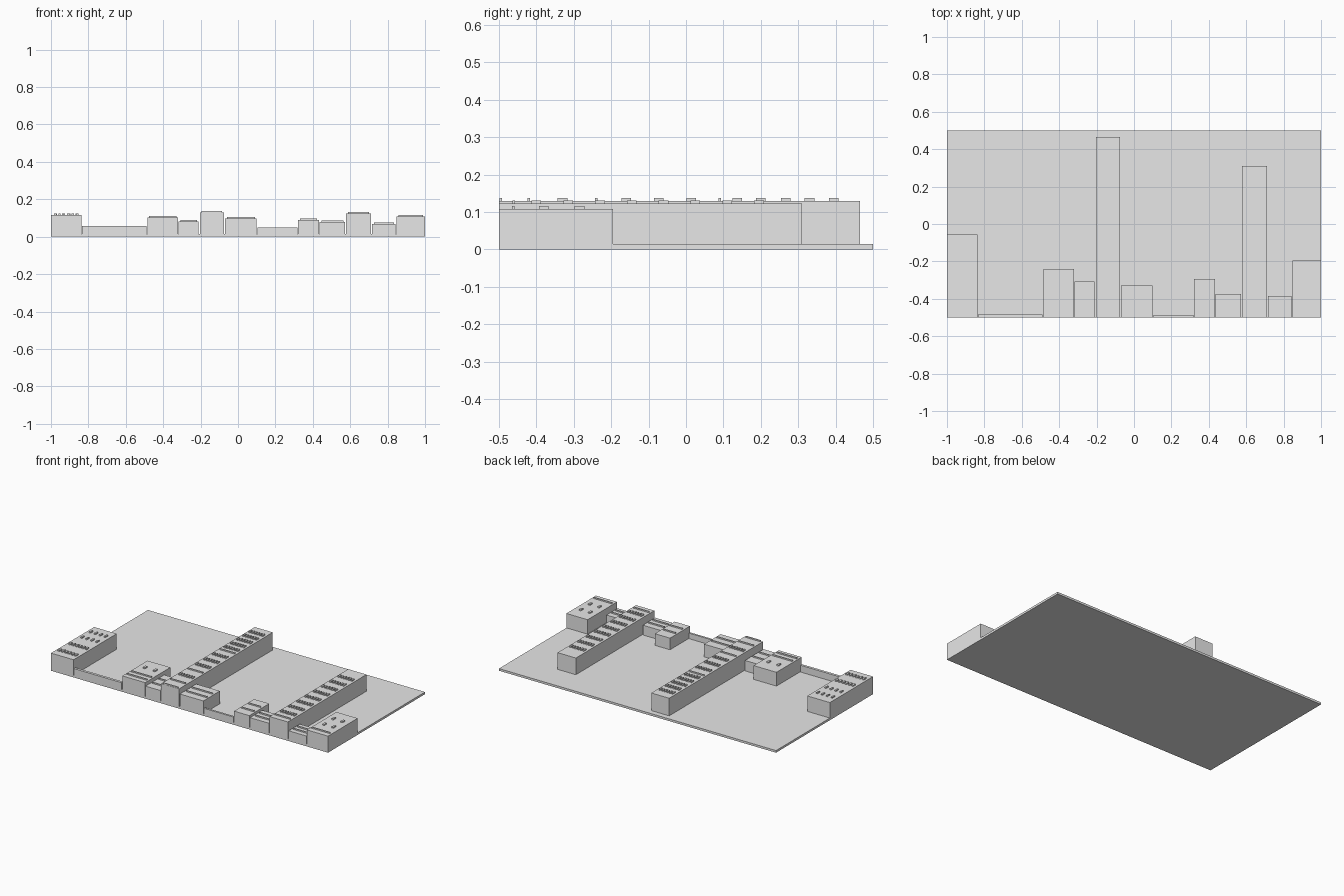
import bpy
import bmesh
from mathutils import Matrix, Vector

if "Cube" in bpy.data.objects:
    bpy.data.objects.remove(bpy.data.objects["Cube"])

grey = bpy.data.materials.new("light grey")
grey.diffuse_color = (0.8, 0.8, 0.8, 1)
grey.use_nodes = True
grey.node_tree.nodes["Principled BSDF"].inputs["Base Color"].default_value = grey.diffuse_color

FRONT, PLATE, RAISE = -0.5, 0.014, 0.008


def add_box(bm, x0, x1, y0, y1, z0, z1):
    mid = Vector((x0 + x1, y0 + y1, z0 + z1)) / 2
    scale = Matrix.Diagonal((x1 - x0, y1 - y0, z1 - z0, 1))
    bmesh.ops.create_cube(bm, size=1, matrix=Matrix.Translation(mid) @ scale)


def finish(name, bm):
    mesh = bpy.data.meshes.new(name)
    bm.to_mesh(mesh)
    bm.free()
    mesh.materials.append(grey)
    obj = bpy.data.objects.new(name, mesh)
    bpy.context.collection.objects.link(obj)


def box(name, *bounds):
    bm = bmesh.new()
    add_box(bm, *bounds)
    finish(name, bm)


def marks(name, block, rows):
    """Raised rows on a block top: (y centre, depth, number of studs, stud fill)."""
    x0, x1, _, top = block
    bm = bmesh.new()
    for y, depth, count, fill in rows:
        step = (x1 - x0 - 0.02) / count
        for i in range(count):
            mid = x0 + 0.01 + (i + 0.5) * step
            half = step * fill / 2
            add_box(bm, mid - half, mid + half, y - depth / 2, y + depth / 2, top, top + RAISE)
    finish(name, bm)


# Base plate
box("base_plate", -1, 1, -0.5, 0.5, 0, PLATE)

# Blocks along the front edge: left, right, back, top
blocks = [
    (-1.0, -0.837, -0.055, 0.115), (-0.835, -0.49, -0.483, 0.058),
    (-0.485, -0.32, -0.24, 0.104), (-0.317, -0.21, -0.308, 0.082),
    (-0.204, -0.075, 0.465, 0.129), (-0.07, 0.1, -0.33, 0.097),
    (0.105, 0.318, -0.487, 0.05), (0.322, 0.432, -0.295, 0.09),
    (0.437, 0.573, -0.373, 0.078), (0.578, 0.71, 0.31, 0.123),
    (0.716, 0.843, -0.385, 0.067), (0.847, 1.0, -0.195, 0.108),
]
for n, (x0, x1, back, top) in enumerate(blocks, 1):
    box(f"block_{n}", x0, x1, FRONT, back, 0.005, top)

# Thin full-width ridges and rows of small studs on the tops
ridge = lambda y: (y, 0.007, 1, 1.0)
dots = lambda y, count: (y, 0.026, count, 0.14 * count ** 0.5)
studs = lambda y: (y, 0.026, 6, 0.55)

marks("left_block_marks", blocks[0],
      [dots(-0.125, 4), dots(-0.215, 4), studs(-0.33), studs(-0.44)])
marks("third_block_marks", blocks[2], [dots(-0.33, 2), ridge(-0.42), ridge(-0.465)])
marks("right_block_marks", blocks[11],
      [dots(-0.285, 2), dots(-0.38, 2), ridge(-0.462)])
marks("tall_block_marks", blocks[4],
      [studs(y) for y in (-0.33, -0.16, -0.073, 0.014, 0.137, 0.2, 0.267, 0.33, 0.395)]
      + [ridge(y) for y in (-0.495, -0.42, -0.24, 0.09)])
marks("long_block_marks", blocks[9],
      [studs(-0.4 + 0.085 * i) for i in range(8)] + [ridge(-0.46)])
for n in (4, 6, 8, 9, 11):
    back = blocks[n - 1][2]
    marks(f"block_{n}_ridges", blocks[n - 1],
          [ridge(FRONT + (back - FRONT) * f) for f in (0.3, 0.65)])
